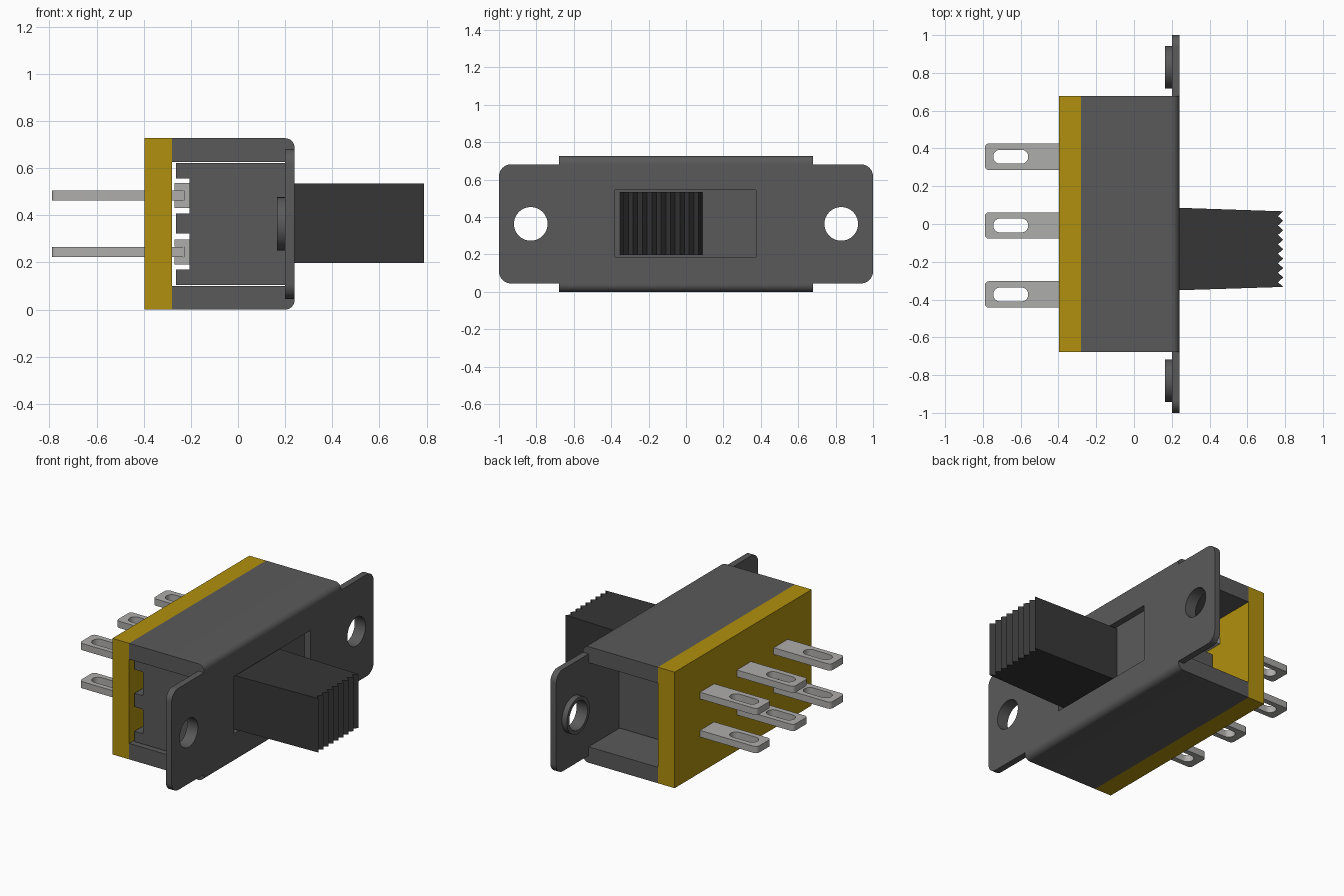
import bpy
import bmesh
import math
from mathutils import Vector

cube = bpy.data.objects.get("Cube")
if cube:
    bpy.data.objects.remove(cube, do_unlink=True)


def material(name, rgb):
    linear = [((c / 255 + 0.055) / 1.055) ** 2.4 if c > 10 else c / 255 / 12.92 for c in rgb]
    m = bpy.data.materials.new(name)
    m.use_nodes = True
    m.diffuse_color = (*linear, 1)
    m.node_tree.nodes["Principled BSDF"].inputs["Base Color"].default_value = (*linear, 1)
    return m


frame_grey = material("frame grey", (90, 90, 90))
slider_black = material("slider black", (54, 54, 54))
base_ochre = material("base ochre", (176, 144, 14))
pin_metal = material("pin metal", (174, 173, 171))


def arc(u, v, r, a0, a1, n=8):
    """Points on an arc, angles in degrees."""
    angles = [math.radians(a0 + (a1 - a0) * i / n) for i in range(n + 1)]
    return [(u + r * math.cos(a), v + r * math.sin(a)) for a in angles]


def circle(u, v, r, n=40):
    return arc(u, v, r, 0, 360, n)[:-1]


def rounded(u0, u1, v0, v1, r, n=8):
    return (arc(u1 - r, v1 - r, r, 0, 90, n) + arc(u0 + r, v1 - r, r, 90, 180, n)
            + arc(u0 + r, v0 + r, r, 180, 270, n) + arc(u1 - r, v0 + r, r, 270, 360, n))


def rect(u0, u1, v0, v1):
    return [(u0, v0), (u1, v0), (u1, v1), (u0, v1)]


def extrude(name, mat, axis, lo, hi, *loops):
    """Outline plus hole loops, extruded along an axis from lo to hi."""
    place = {"x": lambda u, v: Vector((lo, u, v)),
             "y": lambda u, v: Vector((u, lo, v)),
             "z": lambda u, v: Vector((u, v, lo))}[axis]
    step = Vector([(hi - lo) * (axis == a) for a in "xyz"])
    bm = bmesh.new()
    edges = []
    for loop in loops:
        vs = [bm.verts.new(place(u, v)) for u, v in loop]
        edges += [bm.edges.new((vs[i - 1], vs[i])) for i in range(len(vs))]
    if len(loops) == 1:
        bm.faces.new(vs)
    else:
        bmesh.ops.triangle_fill(bm, edges=edges, use_beauty=True)
    res = bmesh.ops.extrude_face_region(bm, geom=bm.faces[:], use_keep_orig=True)
    moved = [g for g in res["geom"] if isinstance(g, bmesh.types.BMVert)]
    bmesh.ops.translate(bm, verts=moved, vec=step)
    bmesh.ops.recalc_face_normals(bm, faces=bm.faces[:])
    me = bpy.data.meshes.new(name)
    bm.to_mesh(me)
    bm.free()
    me.materials.append(mat)
    ob = bpy.data.objects.new(name, me)
    bpy.context.collection.objects.link(ob)
    bpy.ops.object.select_all(action="DESELECT")
    ob.select_set(True)
    bpy.context.view_layer.objects.active = ob
    bpy.ops.object.shade_smooth_by_angle(angle=math.radians(30))
    return ob


H = 0.727          # body height
MID = H / 2        # height of the centre line

# Mounting plate with two screw holes and the slider slot
extrude("mounting_plate", frame_grey, "x", 0.2, 0.24,
        rounded(-1, 1, 0.045, H - 0.045, 0.065),
        circle(-0.83, MID, 0.09), circle(0.83, MID, 0.09),
        rect(-0.38, 0.375, 0.187, 0.545))

# Raised collars behind the screw holes
for side, y in (("front", -0.83), ("back", 0.83)):
    extrude(side + "_screw_collar", frame_grey, "x", 0.165, 0.2,
            circle(y, MID, 0.113), circle(y, MID, 0.09))

# Channel walls, rounded where they meet the mounting plate
wall = ([(-0.28, 0.1), (-0.28, 0)] + arc(0.2, 0.04, 0.04, -90, 0)
        + [(0.24, 0.045), (0.2, 0.045), (0.2, 0.1)])
extrude("bottom_wall", frame_grey, "y", -0.678, 0.678, wall)
extrude("top_wall", frame_grey, "y", -0.678, 0.678, [(x, H - z) for x, z in wall])

# Terminal board
extrude("terminal_board", base_ochre, "y", -0.678, 0.678, rect(-0.396, -0.28, 0, H))

# Sliding carrier with three ribs and two channels on its rear
rear, rib = -0.205, -0.262
extrude("carrier", frame_grey, "y", -0.65, 0.38,
        [(0.2, 0.105), (0.2, 0.622), (rib, 0.622), (rib, 0.557), (rear, 0.557),
         (rear, 0.408), (rib, 0.408), (rib, 0.323), (rear, 0.323),
         (rear, 0.17), (rib, 0.17), (rib, 0.105)])

# Slider knob, slightly tapered, with a serrated tip
teeth = [(0.79 if i % 2 == 0 else 0.762, -0.333 + 0.025 * i) for i in range(17)]
extrude("slider_knob", slider_black, "z", 0.197, 0.535,
        [(0.2, -0.352)] + teeth + [(0.2, 0.087)])

# Two rows of three solder lugs, with a bridging clip for each row
for row, z in (("lower", 0.245), ("upper", 0.484)):
    extrude(row + "_contact_clip", pin_metal, "y", -0.40, 0.10,
            [(rear, z - 0.053), (rear, z + 0.053), (-0.27, z + 0.053), (-0.27, z + 0.022),
             (-0.23, z + 0.022), (-0.23, z - 0.022), (-0.27, z - 0.022), (-0.27, z - 0.053)])
    for place, y in (("front", -0.373), ("middle", -0.008), ("back", 0.356)):
        r = 0.022
        lug = (arc(-0.79 + r, y + 0.07 - r, r, 90, 180, 5)
               + arc(-0.79 + r, y - 0.07 + r, r, 180, 270, 5)
               + [(-0.232, y - 0.07), (-0.232, y + 0.07)])
        extrude(f"{row}_{place}_lug", pin_metal, "z", z - 0.021, z + 0.021,
                lug, rounded(-0.745, -0.56, y - 0.037, y + 0.037, 0.0365))
